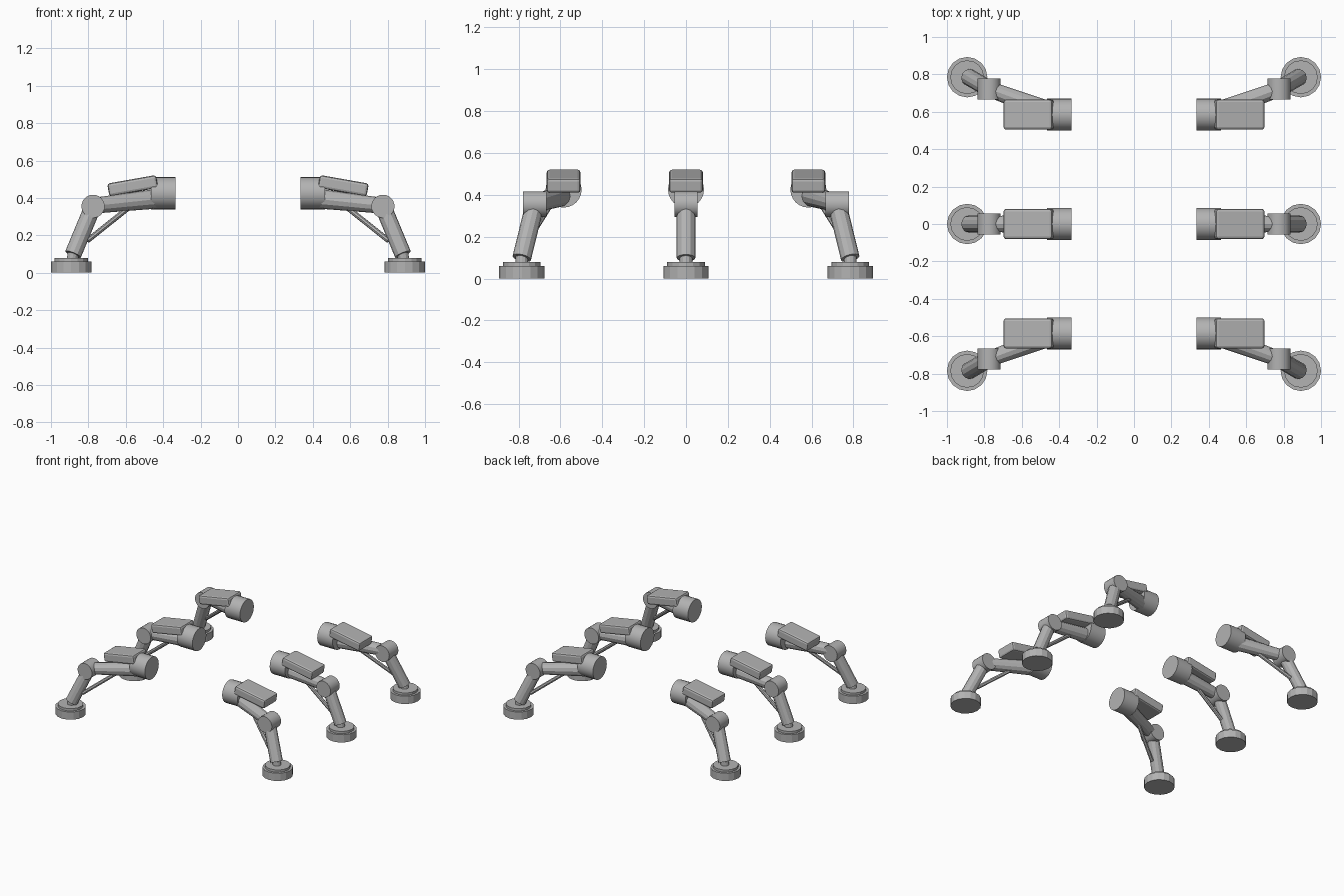
import bpy, math
from mathutils import Vector

if "Cube" in bpy.data.objects:
    bpy.data.objects.remove(bpy.data.objects["Cube"])

metal = bpy.data.materials.new("grey metal")
metal.diffuse_color = (0.45, 0.45, 0.45, 1)
metal.use_nodes = True
metal.node_tree.nodes["Principled BSDF"].inputs["Base Color"].default_value = metal.diffuse_color


def finish(name):
    ob = bpy.context.object
    ob.name = name
    ob.data.materials.append(metal)
    return ob


def rod(name, a, b, r1, r2, sides=12, angle=20):
    """Tapered cylinder running from point a to point b."""
    a, b = Vector(a), Vector(b)
    d = b - a
    bpy.ops.mesh.primitive_cone_add(vertices=sides, radius1=r1, radius2=r2, depth=d.length,
                                    location=(a + b) / 2,
                                    rotation=d.to_track_quat('Z', 'Y').to_euler())
    ob = finish(name)
    bpy.ops.object.shade_smooth_by_angle(angle=math.radians(angle))
    return ob


def plate(name, loc, size, tilt):
    """Softly bevelled cover box tilted about the y axis."""
    bpy.ops.mesh.primitive_cube_add(size=1, location=loc, rotation=(0, tilt, 0))
    ob = finish(name)
    ob.scale = size
    bpy.ops.object.transform_apply(location=False, rotation=False, scale=True)
    mod = ob.modifiers.new("soft edges", 'BEVEL')
    mod.width = 0.014
    mod.segments = 2
    return ob


def leg(side, row, label):
    hy = row * 0.585       # hip
    ky = row * 0.722       # knee
    fy = row * 0.785       # foot

    def p(x, y, z):
        return (side * x, y, z)

    # hip motor and its cover
    rod(label + "_hip", p(0.333, hy, 0.425), p(0.465, hy, 0.425), 0.086, 0.086, 24)
    plate(label + "_thigh_cover", p(0.563, hy, 0.465), (0.265, 0.162, 0.07),
          side * math.radians(10))
    # upper limb, knee drum, lower limb
    rod(label + "_thigh", p(0.42, hy + row * 0.007, 0.397), p(0.775, ky, 0.358), 0.053, 0.042)
    rod(label + "_knee", p(0.775, ky - 0.056, 0.355), p(0.775, ky + 0.056, 0.355),
        0.062, 0.062, 24)
    rod(label + "_shin", p(0.775, ky, 0.355), p(0.882, fy, 0.098), 0.045, 0.045)
    # slim actuator below the thigh
    rod(label + "_actuator", p(0.55, hy + row * 0.05, 0.375),
        p(0.805, ky + row * 0.04, 0.172), 0.014, 0.014, 8)
    # ankle pad and stepped foot
    rod(label + "_foot_sole", p(0.892, fy, 0), p(0.892, fy, 0.06), 0.108, 0.108, 16)
    rod(label + "_foot_top", p(0.892, fy, 0.055), p(0.892, fy, 0.078), 0.09, 0.09, 16)
    rod(label + "_ankle", p(0.886, fy, 0.07), p(0.88, fy, 0.105), 0.03, 0.03)


for side, s_name in ((-1, "left"), (1, "right")):
    for row, r_name in ((-1, "front"), (0, "middle"), (1, "back")):
        leg(side, row, r_name + "_" + s_name)
